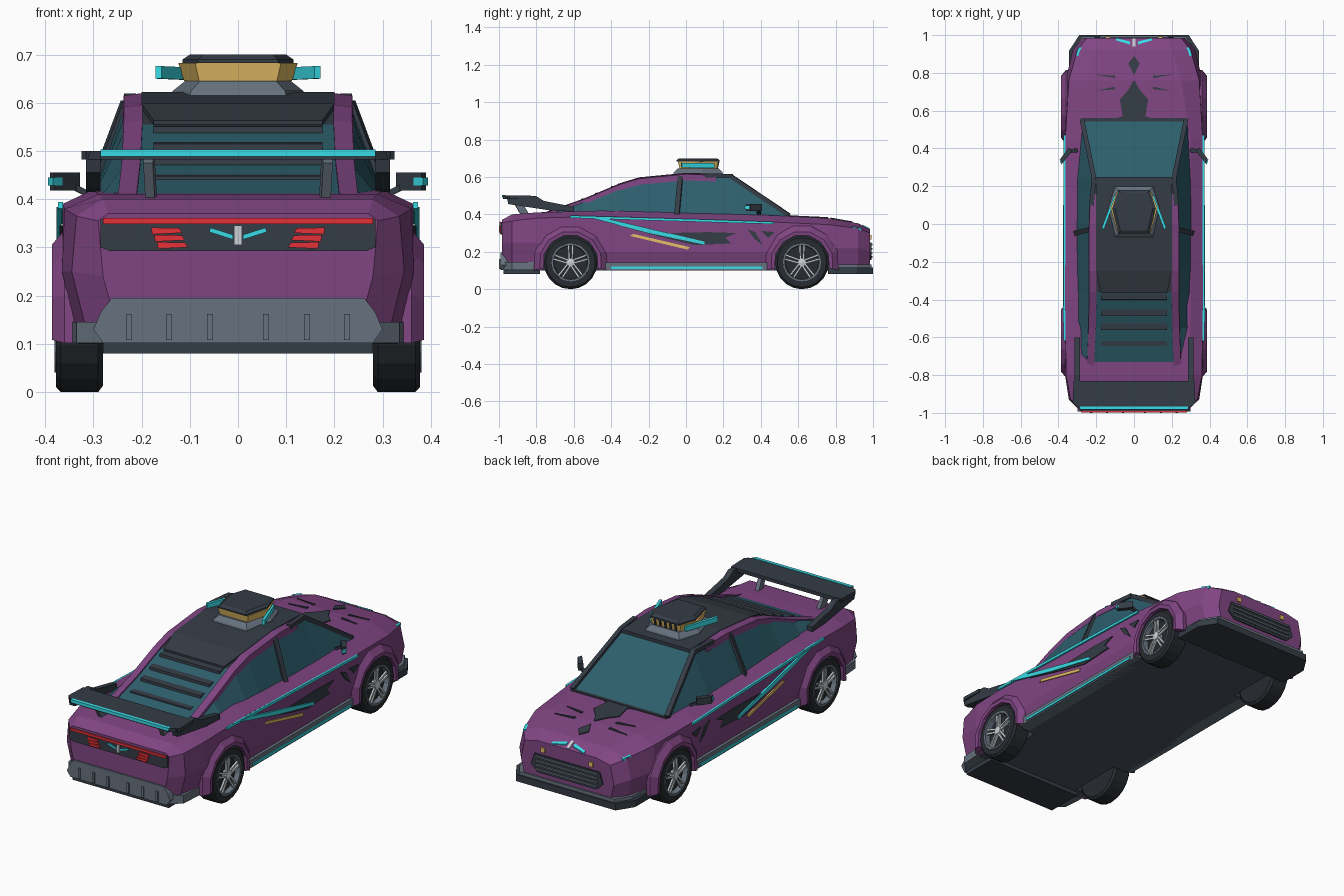
import bpy, bmesh, math
from mathutils import Vector

if "Cube" in bpy.data.objects:
    bpy.data.objects.remove(bpy.data.objects["Cube"])


def colour(name, r, g, b):
    m = bpy.data.materials.new(name)
    m.use_nodes = True
    m.diffuse_color = (r, g, b, 1)
    m.node_tree.nodes["Principled BSDF"].inputs["Base Color"].default_value = (r, g, b, 1)
    return m


PURPLE = colour("purple paint", .215, .06, .225)
DARK = colour("dark trim", .035, .045, .06)
UNDER = colour("underbody", .07, .085, .11)
TYRE = colour("black rubber", .02, .024, .03)
GREY = colour("grey trim", .135, .168, .21)
GLASS = colour("teal glass", .026, .112, .15)
CYAN = colour("cyan glow", .04, .72, .8)
GOLD = colour("gold", .8, .53, .13)
RED = colour("red lamp", .78, .03, .038)
SILVER = colour("silver", .6, .63, .66)


def build(name, verts, faces, mat, mirror=False):
    bm = bmesh.new()
    vs = [bm.verts.new(v) for v in verts]
    for f in faces:
        bm.faces.new([vs[i] for i in f])
    bmesh.ops.remove_doubles(bm, verts=bm.verts, dist=1e-5)
    bmesh.ops.recalc_face_normals(bm, faces=bm.faces)
    me = bpy.data.meshes.new(name)
    bm.to_mesh(me)
    bm.free()
    me.materials.append(mat)
    ob = bpy.data.objects.new(name, me)
    bpy.context.collection.objects.link(ob)
    if mirror:
        ob.modifiers.new("mirror", 'MIRROR').use_mirror_merge = False
    return ob


def loft(name, rings, mat, mirror=False, wrap=False):
    """Skin rings of equal length; cap the ends unless the loft wraps round."""
    n, k = len(rings[0]), len(rings)
    faces = []
    for r in range(k if wrap else k - 1):
        s = (r + 1) % k
        faces += [(r*n + i, r*n + (i+1) % n, s*n + (i+1) % n, s*n + i) for i in range(n)]
    if not wrap:
        faces += [tuple(range(n)), tuple(range((k-1)*n, k*n))]
    return build(name, [v for ring in rings for v in ring], faces, mat, mirror)


def prism(name, pts, axis, a, b, mat, mirror=False):
    def place(p, t):
        v = list(p)
        v.insert("xyz".index(axis), t)
        return v
    return loft(name, [[place(p, t) for p in pts] for t in (a, b)], mat, mirror)


def box(name, x, y, z, mat, mirror=False):
    return prism(name, [(x[0], y[0]), (x[1], y[0]), (x[1], y[1]), (x[0], y[1])], 'z', *z, mat, mirror)


def beam(name, p, q, w, h, mat, mirror=False):
    p, q = Vector(p), Vector(q)
    d = (q - p).normalized()
    s = d.cross(Vector((0, 0, 1))).normalized()
    u = s.cross(d)
    corners = [s*w*i/2 + u*h*j/2 for i, j in ((-1, -1), (1, -1), (1, 1), (-1, 1))]
    return loft(name, [[e + c for c in corners] for e in (p, q)], mat, mirror)


def sweep(name, profile, cy, cz, n, mat, a0=0, a1=360):
    """Turn a closed (x, radius) profile around a crosswise axle."""
    full = a1 - a0 == 360
    rings = []
    for i in range(n if full else n + 1):
        a = math.radians(a0 + (a1 - a0) * i / n)
        rings.append([(x, cy + r*math.cos(a), cz + r*math.sin(a)) for x, r in profile])
    return loft(name, rings, mat, True, full)


def both(pts):
    """Complete a half outline with its mirror image."""
    return pts + [(-p[0],) + tuple(p[1:]) for p in reversed(pts)]


# Body shell: y, then width and height at sill, flank, shoulder and deck
STATIONS = [
    (-.985, .25, .13, .28, .24, .29, .355, .27, .37),
    (-.93, .31, .11, .345, .25, .335, .365, .28, .40),
    (-.80, .33, .10, .365, .25, .36, .38, .29, .41),
    (-.45, .34, .10, .365, .20, .364, .39, .30, .42),
    (.45, .34, .10, .365, .20, .364, .36, .30, .395),
    (.76, .33, .10, .362, .22, .345, .345, .25, .38),
    (.92, .30, .10, .325, .22, .30, .325, .20, .352),
    (.985, .25, .12, .27, .20, .25, .30, .17, .318)]
rings = [both([(s[i], s[0], s[i+1]) for i in (1, 3, 5, 7)]) for s in STATIONS]
body = loft("body_shell", rings, PURPLE)
body.data.materials.append(UNDER)
for f in body.data.polygons:
    f.material_index = int(f.normal.z < -.7)

# Wheel wells cut out of the shell
WHEELS = (("rear", -.617), ("front", .62))
AXLE = .143
for label, y in WHEELS:
    cutter = sweep("well_cutter", [(.26, 0), (.45, 0), (.45, .155), (.26, .155)], y, AXLE, 16, DARK)
    cutter.hide_render = True
    cut = body.modifiers.new("well", 'BOOLEAN')
    cut.object, cut.solver, cut.material_mode = cutter, 'EXACT', 'TRANSFER'
    bpy.context.view_layer.update()
    shell = body.evaluated_get(bpy.context.evaluated_depsgraph_get())
    body_mesh = bpy.data.meshes.new_from_object(shell)
    body.modifiers.clear()
    body.data = body_mesh
    bpy.data.objects.remove(cutter)

# Wheels and arch flares
for label, y in WHEELS:
    sweep(label + "_tyre", [(.28, 0), (.28, .13), (.29, .143), (.368, .143), (.378, .132), (.378, .1),
                            (.355, .097), (.355, 0)], y, AXLE, 20, TYRE)
    sweep(label + "_rim", [(.352, .088), (.381, .092), (.381, .102), (.352, .104)], y, AXLE, 20, GREY)
    sweep(label + "_hub", [(.35, 0), (.384, 0), (.38, .022), (.35, .026)], y, AXLE, 10, SILVER)
    for i in range(5):
        a = math.radians(90 + 72*i)
        c, s = math.cos(a), math.sin(a)
        for o in (-.008, .008):
            beam(label + "_spoke", (.372, y + .015*c - o*s, AXLE + .015*s + o*c),
                 (.372, y + .095*c - 1.4*o*s, AXLE + .095*s + 1.4*o*c), .01, .01, SILVER, True)
    sweep(label + "_arch_flare", [(.34, .148), (.384, .148), (.386, .168), (.36, .2), (.34, .2)],
          y, AXLE, 7, PURPLE, -12, 192)

# Cabin: y, roof edge half width, roof height, belt half width
CABIN = [(.55, .27, .392, .285), (.24, .21, .605, .305), (0, .228, .612, .31), (-.25, .228, .588, .31),
         (-.36, .228, .555, .31), (-.55, .232, .475, .31), (-.75, .24, .405, .30)]
cabin = loft("cabin", [both([(b, y, .385), (w, y, z)]) for y, w, z, b in CABIN], GLASS)
cabin.data.materials.append(DARK)
for f in cabin.data.polygons:
    f.material_index = int(f.normal.z > .8 and -.36 < f.center.y < .24)
loft("roof_skin", [[(s*w, y, z + h) for s, h in ((-1, -.02), (1, -.02), (1, .01), (-1, .01))]
                   for y, w, z in ((.25, .2, .605), (0, .2, .612), (-.25, .2, .588), (-.365, .175, .553))], DARK)
loft("roof_rail", [[(w - .03, y, z - .03), (w + .012, y, z - .03), (w + .009, y, z + .003), (w - .03, y, z + .008)]
                   for y, w, z in [(.16, .222, .606)] + [c[:3] for c in CABIN[2:]] + [(-.82, .245, .4)]],
     PURPLE, True)
beam("windscreen_pillar", (.275, .55, .395), (.21, .235, .607), .024, .022, DARK, True)
beam("front_roof_edge", (.212, .24, .605), (.225, .1, .608), .024, .022, DARK, True)
beam("door_pillar", (.315, -.05, .385), (.234, -.03, .602), .026, .014, DARK, True)
box("windscreen_base", (-.28, .28), (.54, .56), (.38, .397), DARK)
for y in (-.385, -.47, -.545, -.63):
    z = .555 + (y + .36) * .42
    loft("rear_louvre", [[(x, y + .018, z + .01), (x, y - .016, z + .006), (x, y - .018, z - .012),
                          (x, y + .018, z - .012)] for x in (-.175, .175)], DARK)


# Roof pod
def pod(name, mat, *levels):
    loft(name, [both([(w*.72, .065 - d, z), (w, .085, z), (w*.72, .065 + d, z)]) for w, d, z in levels], mat)


pod("pod_base", GREY, (.14, .135, .612), (.135, .13, .625), (.11, .11, .645))
pod("pod_lamp", GOLD, (.112, .1, .645), (.124, .108, .683))
pod("pod_cap", DARK, (.115, .115, .683), (.115, .115, .69), (.1, .1, .7))
for x in (-.06, -.03, 0, .03, .06):
    beam("pod_post", (x, .168, .646), (x, .176, .684), .01, .006, DARK)
beam("pod_fin", (.1, .15, .66), (.165, -.025, .663), .014, .026, CYAN, True)

# Door mirrors
beam("mirror_arm", (.30, .39, .405), (.35, .385, .43), .02, .012, DARK, True)
prism("mirror", [(.328, .385), (.345, .405), (.39, .345), (.381, .32)], 'z', .418, .455, DARK, True)
prism("mirror_glow", [(.355, .353), (.362, .352), (.382, .325), (.39, .342), (.394, .34), (.384, .314)],
      'z', .428, .445, CYAN, True)

# Rear wing
prism("wing_blade", both([(.285, -.978), (.325, -.945), (.32, -.83)]), 'z', .482, .5, DARK)
prism("wing_side_arm", [(-.96, .5), (-.8, .497), (-.76, .472), (-.6, .44), (-.6, .415), (-.72, .42), (-.95, .455)],
      'x', .285, .315, DARK, True)
beam("wing_strut", (.18, -.86, .395), (.185, -.91, .485), .02, .04, GREY, True)
box("wing_glow", (-.285, .285), (-.983, -.966), (.489, .503), CYAN)

# Tail panel and lamps
prism("tail_panel", both([(.265, .292), (.285, .3), (.285, .358)]), 'y', -.992, -.984, DARK)
box("tail_light_bar", (-.28, .28), (-.998, -.991), (.348, .361), RED)
for i, z in enumerate((.3, .315, .33)):
    o = .006 * i
    prism("tail_lamp", [(.104 + o, z), (.166 + o, z - .003), (.168 + o, z + .011), (.11 + o, z + .01)],
          'y', -.998, -.991, RED, True)
prism("tail_accent", [(.01, .316), (.06, .332), (.057, .341), (.01, .326)], 'y', -.998, -.991, CYAN, True)
box("tail_centre_bar", (-.008, .008), (-.999, -.991), (.305, .345), SILVER)

# Rear bumper
prism("rear_bumper", both([(.28, .102), (.30, .13), (.285, .165), (.262, .195)]), 'y', -.993, -.94, GREY)
prism("bumper_corner", [(.27, -.99), (.335, -.93), (.345, -.79), (.25, -.79)], 'z', .102, .145, GREY, True)
for x in (.058, .143, .226):
    box("bumper_rib", (x - .006, x + .006), (-1, -.99), (.108, .162), GREY, True)
prism("rear_diffuser", both([(.28, -.975), (.28, -.78)]), 'z', .08, .103, DARK)

# Sills and side graphics
box("sill", (.3, .366), (-.46, .46), (.1, .142), GREY, True)
box("sill_glow", (.364, .372), (-.4, .41), (.107, .12), CYAN, True)
SIDE = (("belt_glow", [(-.62, .381), (-.62, .394), (.1, .373), (.47, .36), (.47, .348), (.1, .359)], CYAN),
        ("dark_slash", [(-.38, .345), (-.1, .30), (.12, .305), (.27, .3), (.21, .275), (.24, .245), (.05, .235),
                        (-.1, .27)], DARK),
        ("gold_slash", [(-.3, .285), (-.28, .295), (.02, .225), (.01, .211)], GOLD),
        ("dark_chip", [(.33, .32), (.37, .305), (.41, .235), (.365, .27)], DARK),
        ("dark_shard", [(.4, .312), (.475, .305), (.44, .275)], DARK))
for name, pts, mat in SIDE:
    prism(name, pts, 'x', .3635, .373 if mat == CYAN else .370, mat, True)
prism("cyan_slash", [(-.52, .384), (-.44, .382), (-.15, .313), (.1, .254), (.1, .238), (-.2, .301)],
      'x', .3665, .376, CYAN, True)


# Bonnet graphics laid on the deck
def deck_height(y):
    for a, b in zip(STATIONS, STATIONS[1:]):
        if a[0] <= y <= b[0]:
            return a[8] + (b[8] - a[8]) * (y - a[0]) / (b[0] - a[0])


def bonnet_plate(name, pts, mat, mirror=False):
    loft(name, [[(x, y, deck_height(y) + h) for x, y in pts] for h in (-.002, .005)], mat, mirror)


bonnet_plate("bonnet_spike", both([(.125, .55), (.06, .57), (.075, .66), (.03, .71), (.004, .758)]), DARK)
bonnet_plate("bonnet_diamond", [(0, .79), (.03, .85), (0, .89), (-.03, .85)], DARK)
bonnet_plate("bonnet_vent", [(.1, .772), (.21, .792), (.1, .785)], DARK, True)
bonnet_plate("bonnet_slit", [(.1, .727), (.2, .705), (.1, .713)], DARK, True)
bonnet_plate("nose_accent", [(.02, .95), (.095, .972), (.095, .984), (.02, .966)], CYAN, True)
bonnet_plate("nose_centre_bar", both([(.008, .94), (.008, .983)]), SILVER)

# Grille, nose lamps and splitter
prism("grille", both([(.17, .155), (.21, .19), (.19, .25)]), 'y', .984, .991, DARK)
for i in range(4):
    z = .168 + .022 * i
    box("grille_slat", (-.18, .18), (.988, .998), (z, z + .009), GREY)
box("nose_lamp", (.128, .152), (.984, .993), (.266, .29), GOLD, True)
beam("corner_light", (.302, .89, .327), (.285, .935, .32), .014, .014, CYAN, True)
prism("splitter", both([(.345, .76), (.345, .915), (.29, 1)]), 'z', .08, .115, DARK)
prism("splitter_lip", both([(.338, .775), (.325, .915), (.275, .993)]), 'z', .115, .132, GREY)
